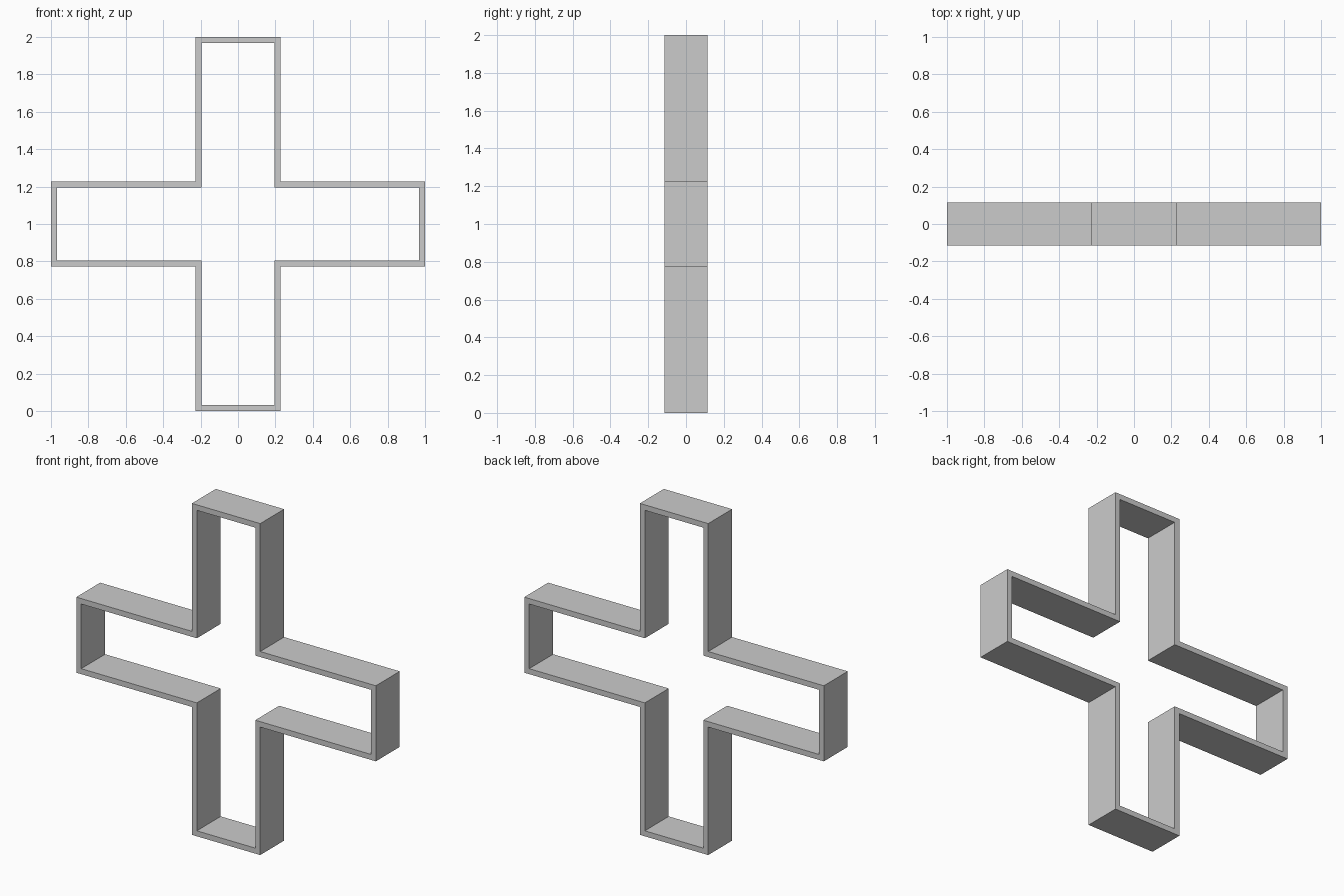
import bpy, bmesh

if "Cube" in bpy.data.objects:
    bpy.data.objects.remove(bpy.data.objects["Cube"])

REACH, HALF_W, WALL, DEPTH = 1.0, 0.228, 0.033, 0.228


def cross_outline(reach, w):
    # One arm's three corners, turned through four quarter turns
    pts = []
    x_y = [(reach, -w), (reach, w), (w, w)]
    for _ in range(4):
        pts += x_y
        x_y = [(-y, x) for x, y in x_y]
    return pts


bm = bmesh.new()

# Front face of the frame: band between outer and inset outlines
loops = []
for off in (0, WALL):
    loops.append([bm.verts.new((x, -DEPTH / 2, z + REACH))
                  for x, z in cross_outline(REACH - off, HALF_W - off)])
outer, inner = loops
n = len(outer)
for i in range(n):
    j = (i + 1) % n
    bm.faces.new((outer[i], outer[j], inner[j], inner[i]))

# Extrude the band to the back, closing all walls
ext = bmesh.ops.extrude_face_region(bm, geom=bm.faces[:], use_keep_orig=True)
bmesh.ops.translate(bm, vec=(0, DEPTH, 0),
                    verts=[g for g in ext["geom"] if isinstance(g, bmesh.types.BMVert)])
bmesh.ops.recalc_face_normals(bm, faces=bm.faces[:])

mesh = bpy.data.meshes.new("cross_frame")
bm.to_mesh(mesh)
bm.free()
bpy.context.collection.objects.link(bpy.data.objects.new("cross_frame", mesh))
